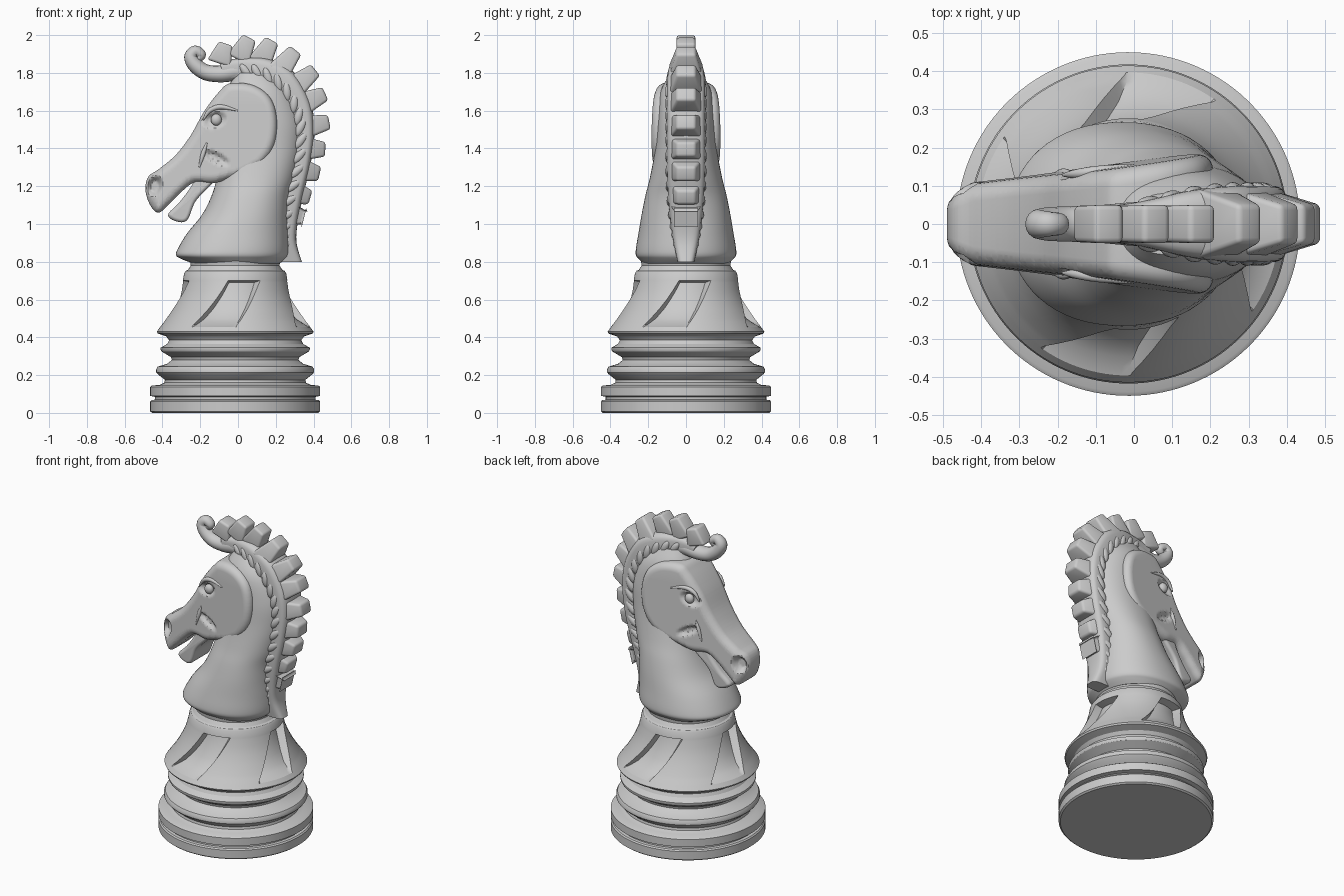
import bpy, bmesh, math
from mathutils import Matrix, Vector

if "Cube" in bpy.data.objects:
    bpy.data.objects.remove(bpy.data.objects["Cube"])

stone = bpy.data.materials.new("light grey stone")
stone.diffuse_color = (0.6, 0.6, 0.6, 1)
stone.use_nodes = True
stone.node_tree.nodes["Principled BSDF"].inputs["Base Color"].default_value = stone.diffuse_color


def add(name, bm, angle=35):
    bmesh.ops.recalc_face_normals(bm, faces=bm.faces[:])
    me = bpy.data.meshes.new(name)
    bm.to_mesh(me)
    bm.free()
    me.shade_smooth()
    me.set_sharp_from_angle(angle=math.radians(angle))
    me.materials.append(stone)
    ob = bpy.data.objects.new(name, me)
    bpy.context.collection.objects.link(ob)
    return ob


def catmull(rows, n, closed=False):
    """Smooth interpolation through rows of numbers."""
    out, m = [], len(rows)
    for i in range(m if closed else m - 1):
        idx = [(i + k) % m if closed else min(max(i + k, 0), m - 1) for k in (-1, 0, 1, 2)]
        a, b, c, d = (rows[k] for k in idx)
        for s in range(n):
            t = s / n
            out.append(tuple(0.5 * (2 * q + (r - p) * t + (2 * p - 5 * q + 4 * r - u) * t * t
                             + (3 * q - p - 3 * r + u) * t ** 3) for p, q, r, u in zip(a, b, c, d)))
    if not closed:
        out.append(tuple(rows[-1]))
    return out


def loft(name, rings, angle=35, edit=None):
    bm = bmesh.new()
    vs = [[bm.verts.new(p) for p in ring] for ring in rings]
    n = len(vs[0])
    for a, b in zip(vs, vs[1:]):
        for i in range(n):
            j = (i + 1) % n
            bm.faces.new((a[i], a[j], b[j], b[i]))
    caps = [bm.faces.new(vs[0]), bm.faces.new(vs[-1])]
    if edit:
        edit(bm, caps)
    return add(name, bm, angle)


def sup(a, e):
    """Superellipse point on the unit square."""
    c, s = math.cos(a), math.sin(a)
    return math.copysign(abs(c) ** (2 / e), c), math.copysign(abs(s) ** (2 / e), s)


def plate(name, pts, half, b, edit=None):
    """Side outline in xz with thickness 2*half(x, z) and rounded rim of radius b."""
    o = catmull(pts, 6, True)
    n = len(o)
    area = sum(o[i][0] * o[(i + 1) % n][1] - o[(i + 1) % n][0] * o[i][1] for i in range(n))
    sg = 1 if area > 0 else -1
    rings = []
    for side in (-1, 1):
        for k in range(7):
            a = math.radians(-90 + 15 * k if side < 0 else 15 * k)
            ring = []
            for i, (x, z) in enumerate(o):
                t = (Vector(o[(i + 1) % n]) - Vector(o[i - 1])).normalized() * sg
                ins = b * (1 - math.cos(a))
                px, pz = x - t.y * ins, z + t.x * ins
                ring.append((px, side * (half(px, pz) - b) + b * math.sin(a), pz))
            rings.append(ring)
    return loft(name, rings, 40, edit)


def tube(name, pts, y=lambda x, z: 0, wide=1, n=6):
    """Round strand along (x, z, radius) points."""
    p = catmull(pts, n)
    rings = []
    for i, (x, z, r) in enumerate(p):
        q0, q1 = p[max(i - 1, 0)], p[min(i + 1, len(p) - 1)]
        t = Vector((q1[0] - q0[0], q1[1] - q0[1])).normalized()
        rings.append([(x - t.y * r * math.cos(a), y(x, z) + wide * r * math.sin(a), z + t.x * r * math.cos(a))
                      for a in (k * math.tau / 16 for k in range(16))])
    return loft(name, rings, 60)


def ellipsoid(bm, c, size, ang=0):
    m = Matrix.Translation(c) @ Matrix.Rotation(-ang, 4, 'Y') @ Matrix.Diagonal((*size, 1))
    bmesh.ops.create_uvsphere(bm, u_segments=20, v_segments=12, radius=1, matrix=m)


# Turned base with four slanted recesses
profile = [(.44, 0), (.45, .008), (.45, .06), (.443, .068), (.425, .07), (.425, .085), (.45, .09),
           (.45, .138), (.44, .145), (.40, .148), (.375, .16), (.372, .175), (.41, .205), (.418, .215),
           (.418, .23), (.41, .245), (.36, .26), (.335, .28), (.34, .295), (.39, .325), (.395, .335),
           (.395, .345), (.36, .365), (.35, .385), (.365, .405), (.41, .42), (.415, .43), (.397, .455),
           (.39, .465), (.377, .482), (.365, .5), (.335, .55), (.31, .6), (.29, .65), (.28, .69),
           (.277, .70), (.27, .74), (.262, .752), (.25, .757), (.235, .78), (.24, .815)]
cols = [(-.30 + .05 * k, 1) for k in range(13)] + [(.315 + (.94 * k) / 20, 0) for k in range(21)]
rings = []
for r, z in profile:
    f = min(max((z - .46) / .24, 0), 1)
    ring = []
    for q in range(4):
        for phi, inside in cols:
            a = -math.pi / 2 + q * math.pi / 2 + phi - .3 + .48 * f
            rr = r - (.05 * min(1, .35 + (z - .465) * 15) if inside and .46 < z < .695 else 0)
            ring.append((-.015 + rr * math.cos(a), rr * math.sin(a), z))
    rings.append(ring)
loft("base", rings, 32)

# Neck and chest
neck = catmull([(.79, -.235, .22, .225), (.815, -.30, .25, .25), (.835, -.328, .265, .265),
                (.87, -.318, .27, .265), (.95, -.27, .27, .252), (1.05, -.19, .27, .235),
                (1.15, -.14, .28, .215), (1.25, -.11, .31, .19), (1.4, -.08, .34, .163),
                (1.55, -.08, .34, .152), (1.7, -.06, .28, .135), (1.8, -.01, .18, .08)], 5)
rings = []
for z, x0, x1, w in neck:
    pts = [sup(k * math.tau / 64, 2.2) for k in range(64)]
    rings.append([((x0 + x1) / 2 + c * (x1 - x0) / 2, s * w, z) for c, s in pts])
loft("neck", rings, 40)


# Head, with nostrils, eye sockets and cheek hollows pressed into a fine grid
def face(x, z):
    return .16 + .145 * x - .03 * (z - 1.45) - .25 * max(0, -.42 - x)


hollows = [(-.44, 1.2, .04, .058, -.3, .04), (-.125, 1.55, .07, .042, .25, .024),
           (-.115, 1.35, .085, .028, -.45, .02)]


def press(bm, caps):
    bmesh.ops.triangulate(bm, faces=caps)
    cuts = [((-.485 + .0125 * i, 0, 0), (1, 0, 0)) for i in range(40)]
    cuts += [((0, 0, 1.12 + .0125 * i), (0, 0, 1)) for i in range(42)]
    for co, no in cuts:
        bmesh.ops.bisect_plane(bm, geom=bm.verts[:] + bm.edges[:] + bm.faces[:], dist=1e-5,
                               plane_co=co, plane_no=no)
    for v in bm.verts:
        x, y, z = v.co
        if abs(y) < .6 * face(x, z):
            continue
        for cx, cz, rx, rz, ang, depth in hollows:
            u = (x - cx) * math.cos(ang) + (z - cz) * math.sin(ang)
            w = (z - cz) * math.cos(ang) - (x - cx) * math.sin(ang)
            q = math.hypot(u / rx, w / rz)
            v.co.y -= math.copysign(depth * min(1, max(0, 1 - q) * 2), y)


plate("head", [(-.04, 1.745), (-.10, 1.70), (-.18, 1.595), (-.25, 1.47), (-.33, 1.365), (-.42, 1.29),
               (-.475, 1.25), (-.49, 1.18), (-.465, 1.1), (-.42, 1.06), (-.36, 1.11), (-.30, 1.17),
               (-.23, 1.22), (-.14, 1.215), (-.06, 1.235), (.05, 1.27), (.14, 1.33), (.195, 1.43),
               (.205, 1.56), (.17, 1.67), (.08, 1.735)], face, .045, press)

# Lower jaw
plate("lower_jaw", [(-.2, 1.28), (-.25, 1.195), (-.31, 1.115), (-.37, 1.05), (-.33, 1.015), (-.27, 1.02),
                    (-.225, 1.12), (-.15, 1.2), (-.1, 1.26)], lambda x, z: .14 + .145 * x, .02)

# Eyes, brows and cheek creases
for s, side in ((-1, "right"), (1, "left")):
    bm = bmesh.new()
    ellipsoid(bm, (-.115, s * (face(-.115, 1.555) - .012), 1.552), (.029, .022, .031))
    add(side + "_eye", bm, 60)
    on = lambda x, z: s * (face(x, z) - .002)
    tube(side + "_brow", [(-.185, 1.55, .004), (-.15, 1.6, .012), (-.09, 1.62, .013), (0, 1.6, .004)], on)
    tube(side + "_cheek_crease", [(-.165, 1.43, .004), (-.185, 1.37, .012), (-.205, 1.30, .004)], on)

# Mane body: inner point, outer point, half width
mane = catmull([(-.06, 1.76, -.10, 1.855, .045), (.03, 1.765, .02, 1.88, .06), (.13, 1.74, .16, 1.875, .088),
                (.22, 1.67, .29, 1.81, .10), (.28, 1.56, .38, 1.66, .10), (.295, 1.45, .405, 1.5, .10),
                (.28, 1.3, .385, 1.32, .10), (.24, 1.15, .345, 1.15, .095), (.21, 1.0, .315, 1.0, .08),
                (.20, .9, .31, .9, .065), (.2, .80, .338, .80, .045)], 6)
rings = []
for xi, zi, xo, zo, w in mane:
    pts = [sup(k * math.tau / 32, 3.5) for k in range(32)]
    rings.append([((xi + xo) / 2 + c * (xo - xi) / 2, s * w, (zi + zo) / 2 + c * (zo - zi) / 2) for c, s in pts])
loft("mane_body", rings, 45)

# Small locks along both sides of the mane
bm = bmesh.new()
for xi, zi, xo, zo, w in mane[7:56:3]:
    ang = math.atan2(zo - zi, xo - xi) + .6
    for s in (-1, 1):
        ellipsoid(bm, (xi * .65 + xo * .35, s * (w - .014), zi * .65 + zo * .35), (.055, .023, .024), ang)
add("mane_side_locks", bm, 60)

# Outer mane teeth: tip and root
teeth = [(-.065, 1.955, -.10, 1.85), (.06, 1.986, 0, 1.87), (.18, 1.972, .11, 1.85), (.305, 1.92, .21, 1.8),
         (.41, 1.815, .29, 1.72), (.462, 1.69, .33, 1.63), (.483, 1.54, .34, 1.51), (.462, 1.395, .34, 1.4),
         (.432, 1.265, .32, 1.29), (.383, 1.14, .28, 1.17), (.35, 1.035, .25, 1.06)]
bm = bmesh.new()
for i, (tx, tz, rx, rz) in enumerate(teeth):
    d = Vector((tx - rx, tz - rz)).normalized()
    root = .048 if i < 3 else min(.092, .092 - .01 * (i - 9))
    new = bmesh.ops.create_cube(bm, size=2)["verts"]
    for v in new:
        u, y, k = v.co
        c, half, w = ((tx, tz), .038, .05) if k > 0 else ((rx, rz), .065, root)
        v.co = (c[0] + d.y * u * half, y * w, c[1] - d.x * u * half)
bmesh.ops.bevel(bm, geom=bm.edges[:], offset=.014, segments=3, profile=.5, affect='EDGES')
add("mane_teeth", bm, 40)

# Forelock ending in a curl
tube("forelock", [(.10, 1.81, .055), (0, 1.81, .052), (-.09, 1.795, .045), (-.17, 1.803, .042),
                  (-.225, 1.84, .04), (-.25, 1.885, .035), (-.225, 1.915, .03), (-.195, 1.895, .026),
                  (-.21, 1.872, .018)], wide=1.1)
